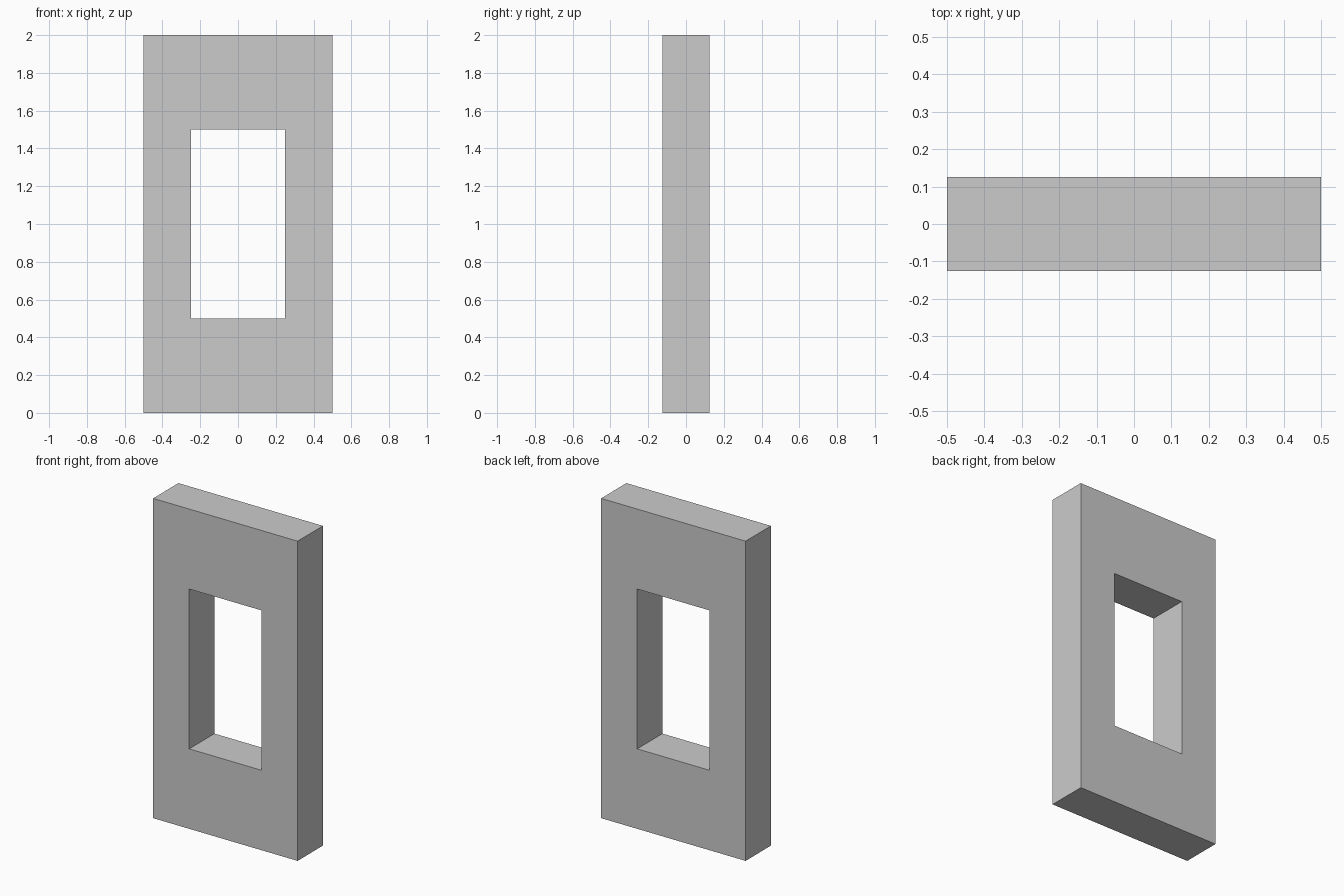
import bpy
import bmesh

if "Cube" in bpy.data.objects:
    bpy.data.objects.remove(bpy.data.objects["Cube"])

DEPTH = 0.25


def rect(bm, half_w, z0, z1, y):
    """Four corner vertices of an upright rectangle at depth y."""
    corners = [(-half_w, z0), (half_w, z0), (half_w, z1), (-half_w, z1)]
    return [bm.verts.new((x, y, z)) for x, z in corners]


# Wall panel with a rectangular window opening right through it
bm = bmesh.new()
outer_f, outer_b = (rect(bm, 0.5, 0.0, 2.0, s * DEPTH / 2) for s in (-1, 1))
inner_f, inner_b = (rect(bm, 0.25, 0.5, 1.5, s * DEPTH / 2) for s in (-1, 1))
loops = [outer_f, outer_b, inner_b, inner_f]

# Bridge outer sides, back, opening sides and front in turn
for a, b in zip(loops, loops[1:] + loops[:1]):
    for i in range(4):
        j = (i + 1) % 4
        bm.faces.new((a[i], a[j], b[j], b[i]))
bmesh.ops.recalc_face_normals(bm, faces=bm.faces)

mesh = bpy.data.meshes.new("window_wall")
bm.to_mesh(mesh)
bm.free()
wall = bpy.data.objects.new("window_wall", mesh)
bpy.context.collection.objects.link(wall)
